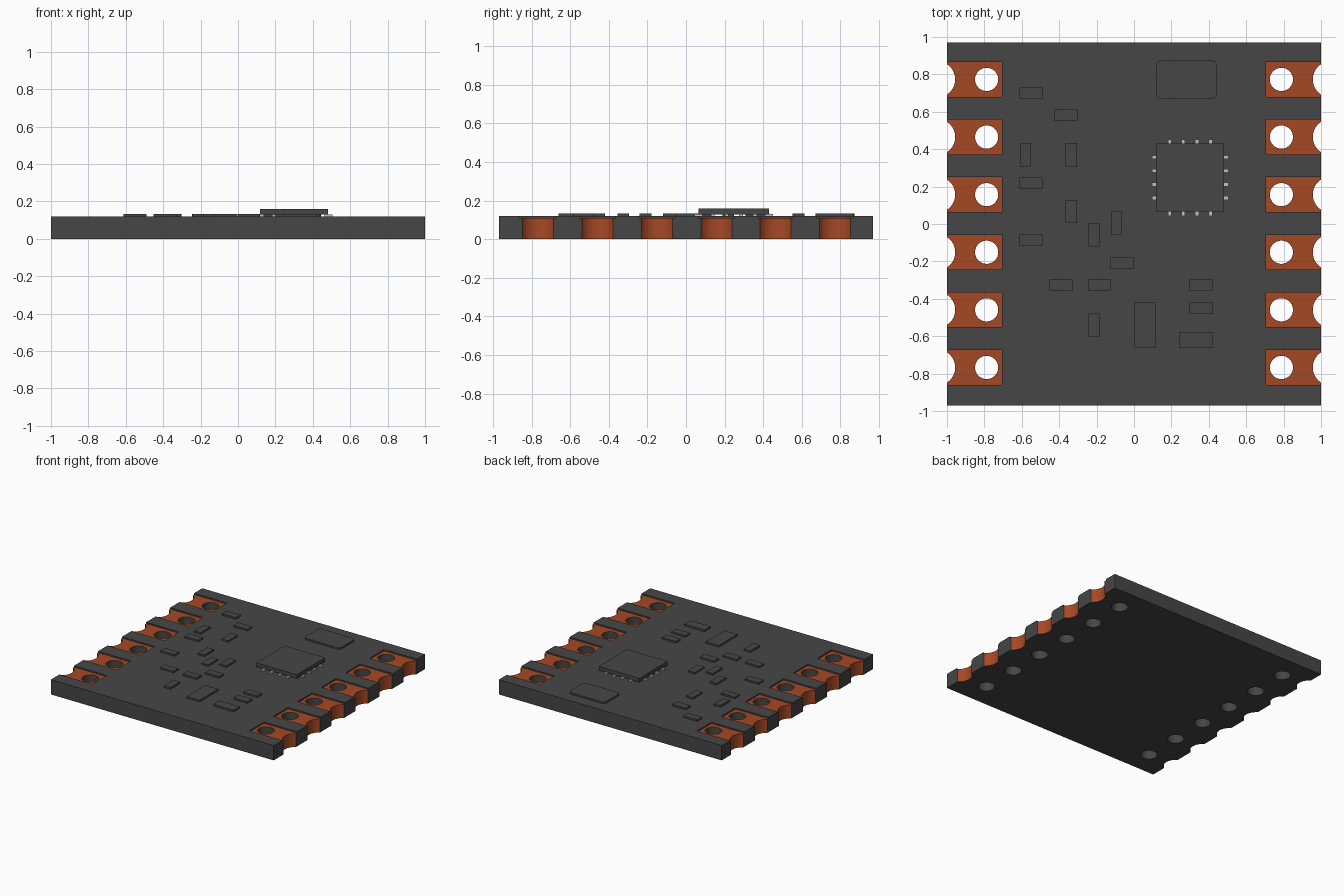
import bpy, bmesh, math
from mathutils import Matrix, Vector

cube = bpy.data.objects.get("Cube")
if cube:
    bpy.data.objects.remove(cube, do_unlink=True)


def material(name, rgb, rough=0.6):
    m = bpy.data.materials.new(name)
    m.use_nodes = True
    m.diffuse_color = (*rgb, 1)
    b = m.node_tree.nodes["Principled BSDF"]
    b.inputs["Base Color"].default_value = (*rgb, 1)
    b.inputs["Roughness"].default_value = rough
    return m


DARK = material("dark grey", (0.061, 0.061, 0.061))
COPPER = material("copper", (0.38, 0.066, 0.018))
SILVER = material("silver", (0.55, 0.55, 0.55))


def add_box(bm, x0, x1, y0, y1, z0, z1):
    size = Vector((x1 - x0, y1 - y0, z1 - z0))
    mid = Vector((x0 + x1, y0 + y1, z0 + z1)) / 2
    bmesh.ops.create_cube(bm, size=1, matrix=Matrix.Translation(mid) @ Matrix.Diagonal((*size, 1)))


def add_cylinder(bm, x, y, r):
    bmesh.ops.create_cone(bm, cap_ends=True, segments=48, radius1=r, radius2=r, depth=0.6,
                          matrix=Matrix.Translation((x, y, 0.05)))


def finish(bm, name, mat):
    me = bpy.data.meshes.new(name)
    bm.to_mesh(me)
    bm.free()
    if mat:
        me.materials.append(mat)
    ob = bpy.data.objects.new(name, me)
    bpy.context.collection.objects.link(ob)
    return ob


TOP, PAD_Z = 0.12, 0.109
PAD_YS = [0.773 - 0.308 * i for i in range(6)]

# Circuit board slab
bm = bmesh.new()
add_box(bm, -1, 1, -0.97, 0.97, 0, TOP)
board = finish(bm, "circuit_board", DARK)

# Cutters: sunk pads, through holes, edge half holes
pads, holes, edges = bmesh.new(), bmesh.new(), bmesh.new()
for side in (-1, 1):
    for y in PAD_YS:
        xa, xb = sorted((side * 0.705, side * 1.1))
        add_box(pads, xa, xb, y - 0.093, y + 0.093, PAD_Z, 0.3)
        add_cylinder(holes, side * 0.788, y, 0.062)
        add_cylinder(edges, side * 1.052, y, 0.096)
cutters = [finish(b, n, None) for b, n in
           ((pads, "pad_cutter"), (holes, "hole_cutter"), (edges, "edge_cutter"))]
for c in cutters:
    c.hide_render = True
    mod = board.modifiers.new(c.name, 'BOOLEAN')
    mod.operation, mod.solver, mod.object = 'DIFFERENCE', 'EXACT', c
bpy.context.view_layer.update()
board.data = bpy.data.meshes.new_from_object(board.evaluated_get(bpy.context.evaluated_depsgraph_get()))
board.modifiers.clear()
for c in cutters:
    bpy.data.objects.remove(c, do_unlink=True)

# Copper on the pad floors and the half hole walls
board.data.materials.clear()
board.data.materials.append(DARK)
board.data.materials.append(COPPER)
for p in board.data.polygons:
    c, n = p.center, p.normal
    floor = n.z > 0.9 and abs(c.z - PAD_Z) < 0.004
    plating = abs(n.z) < 0.1 and 0.95 < abs(c.x) < 0.9995 and abs(c.y) < 0.95 and c.z < PAD_Z
    p.material_index = 1 if floor or plating else 0

# Small surface mounted parts, lying along x or along y
along_x = [(-0.55, 0.70), (-0.365, 0.583), (-0.55, 0.218), (-0.55, -0.087), (-0.064, -0.21),
           (-0.39, -0.326), (-0.184, -0.326), (0.36, -0.326), (0.36, -0.45)]
along_y = [(-0.58, 0.37), (-0.335, 0.37), (-0.335, 0.067), (-0.094, 0.005),
           (-0.214, -0.057), (-0.214, -0.54)]
bm = bmesh.new()
for spots, hx, hy in ((along_x, 0.062, 0.03), (along_y, 0.03, 0.062)):
    for x, y in spots:
        add_box(bm, x - hx, x + hx, y - hy, y + hy, TOP, 0.133)
finish(bm, "small_components", DARK)

bm = bmesh.new()
add_box(bm, 0, 0.118, -0.66, -0.42, TOP, 0.133)
add_box(bm, 0.24, 0.422, -0.66, -0.58, TOP, 0.133)
finish(bm, "large_components", DARK)

# Rounded crystal can
bm = bmesh.new()
add_box(bm, 0.118, 0.444, 0.671, 0.874, TOP, 0.133)
upright = [e for e in bm.edges if abs(e.verts[0].co.z - e.verts[1].co.z) > 0.005]
bmesh.ops.bevel(bm, geom=upright, offset=0.026, segments=6, profile=0.5, affect='EDGES')
crystal = finish(bm, "crystal_can", DARK)

# Main chip and its legs
CX, CY, H = 0.3, 0.248, 0.182
bm = bmesh.new()
add_box(bm, CX - H, CX + H, CY - H, CY + H, 0.129, 0.16)
finish(bm, "chip_body", DARK)

bm = bmesh.new()
for k in range(4):
    t = (k - 1.5) * 0.073
    for s in (-1, 1):
        a, b = sorted((s * (H - 0.02), s * (H + 0.022)))
        add_box(bm, CX + a, CX + b, CY + t - 0.01, CY + t + 0.01, TOP, 0.131)
        add_box(bm, CX + t - 0.01, CX + t + 0.01, CY + a, CY + b, TOP, 0.131)
finish(bm, "chip_legs", SILVER)

# Smooth the round walls only
bpy.ops.object.select_all(action='DESELECT')
for ob in (board, crystal):
    ob.select_set(True)
bpy.context.view_layer.objects.active = board
bpy.ops.object.shade_smooth_by_angle(angle=math.radians(30))
